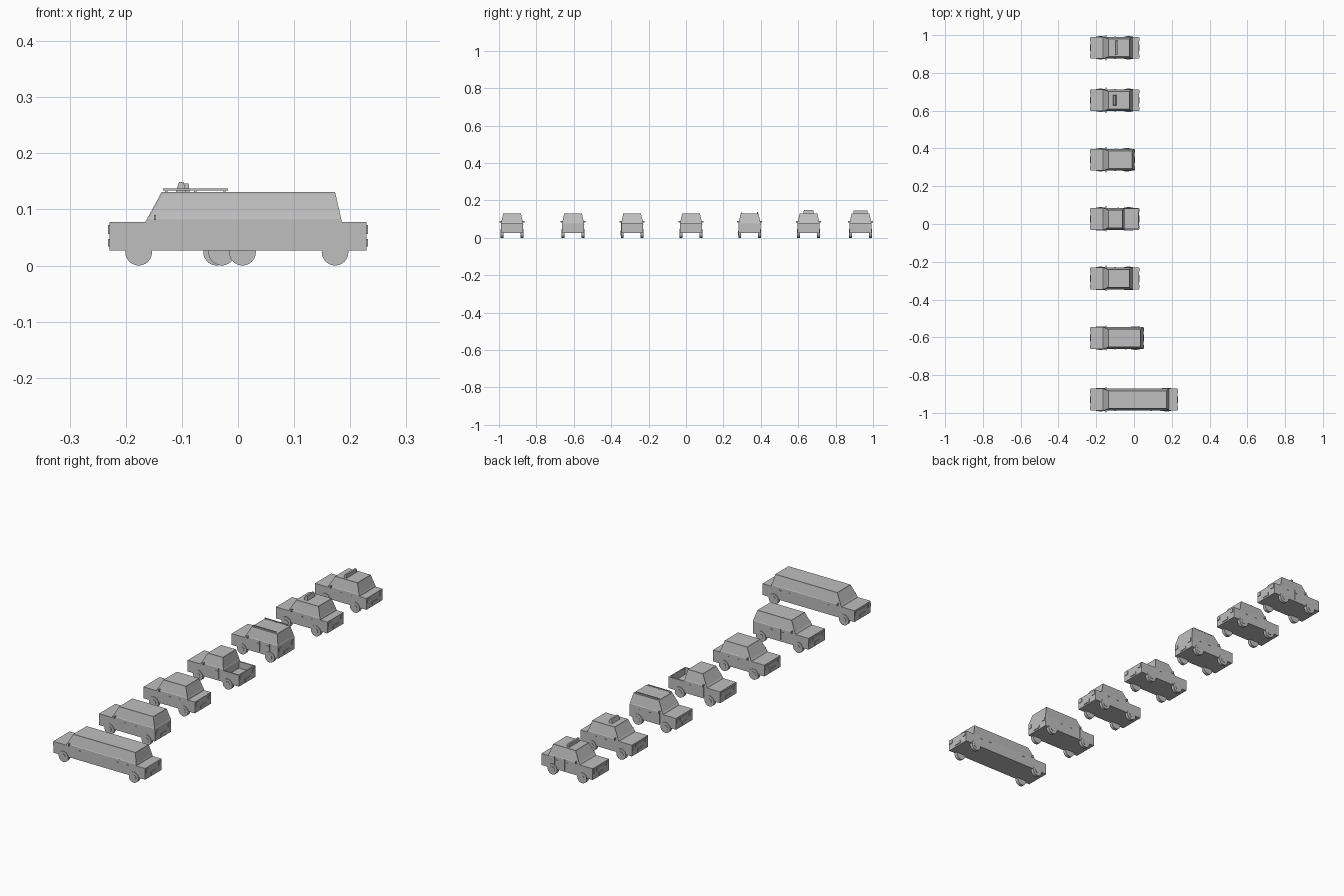
import bpy, bmesh, math
from mathutils import Matrix, Vector

cube = bpy.data.objects.get("Cube")
if cube:
    bpy.data.objects.remove(cube, do_unlink=True)

grey = bpy.data.materials.new("plain grey")
grey.use_nodes = True
grey.diffuse_color = (0.52, 0.52, 0.52, 1)
grey.node_tree.nodes["Principled BSDF"].inputs["Base Color"].default_value = grey.diffuse_color

NOSE, HALF, FLOOR, HOOD = -0.229, 0.058, 0.027, 0.078
BELT, ROOF, ROOF_HALF = 0.083, 0.131, 0.047
WHEEL_R = 0.0238


def finish(name, bm, y):
    """Turn a bmesh into a named object standing in its row position."""
    bmesh.ops.recalc_face_normals(bm, faces=bm.faces)
    mesh = bpy.data.meshes.new(name)
    bm.to_mesh(mesh)
    bm.free()
    mesh.materials.append(grey)
    obj = bpy.data.objects.new(name, mesh)
    obj.location.y = y
    bpy.context.collection.objects.link(obj)
    return obj


def add_box(bm, x0, x1, y0, y1, z0, z1):
    size = Matrix.Diagonal((x1 - x0, y1 - y0, z1 - z0, 1))
    mid = Vector((x0 + x1, y0 + y1, z0 + z1)) / 2
    bmesh.ops.create_cube(bm, size=1, matrix=Matrix.Translation(mid) @ size)


def add_loft(bm, levels):
    """Stack rectangles given as (x0, x1, half width, z)."""
    rings = [[bm.verts.new(p) for p in ((a, -w, z), (b, -w, z), (b, w, z), (a, w, z))]
             for a, b, w, z in levels]
    for low, high in zip(rings, rings[1:]):
        for i in range(4):
            j = (i + 1) % 4
            bm.faces.new((low[i], low[j], high[j], high[i]))
    bm.faces.new(rings[0][::-1])
    bm.faces.new(rings[-1])


def add_drum(bm, x, y, z, radius, depth, segments=24):
    turn = Matrix.Translation((x, y, z)) @ Matrix.Rotation(math.pi / 2, 4, 'X')
    bmesh.ops.create_cone(bm, cap_ends=True, segments=segments, radius1=radius,
                          radius2=radius, depth=depth, matrix=turn)


def body(name, y, tail, open_bed):
    bm = bmesh.new()
    if open_bed:
        bed = -0.05
        add_box(bm, NOSE, bed, -HALF, HALF, FLOOR, HOOD)
        add_box(bm, bed, tail, -HALF, HALF, FLOOR, 0.048)
        add_box(bm, tail - 0.005, tail, -HALF, HALF, 0.048, HOOD)
        for s in (-1, 1):
            inner, outer = sorted((s * (HALF - 0.006), s * HALF))
            add_box(bm, bed, tail - 0.005, inner, outer, 0.048, HOOD)
    else:
        add_box(bm, NOSE, tail, -HALF, HALF, FLOOR, HOOD)
    finish(name + "_body", bm, y)


def cabin(name, y, base_end, roof_end):
    bm = bmesh.new()
    add_loft(bm, [(-0.165, base_end, HALF, HOOD), (-0.162, base_end - 0.001, HALF, BELT),
                  (-0.136, roof_end, ROOF_HALF, ROOF)])
    bm.normal_update()
    # shallow recessed windows in the sloping faces
    panes = [f for f in bm.faces if f.calc_center_median().z > 0.09 and abs(f.normal.z) < 0.95]
    bmesh.ops.recalc_face_normals(bm, faces=bm.faces)
    bmesh.ops.inset_individual(bm, faces=panes, thickness=0.005, depth=-0.0008)
    finish(name + "_cabin", bm, y)


def wheels(name, y, rear_axle):
    for axle, x in (("front", -0.177), ("rear", rear_axle)):
        for side, s in (("left", 1), ("right", -1)):
            bm = bmesh.new()
            add_drum(bm, x, s * 0.053, WHEEL_R, WHEEL_R, 0.015)
            add_drum(bm, x, s * 0.0605, WHEEL_R, 0.0115, 0.003)
            obj = finish(f"{name}_{axle}_{side}_wheel", bm, y)
            for p in obj.data.polygons:
                p.use_smooth = len(p.vertices) == 4
            obj.data.set_sharp_from_angle(angle=math.radians(40))


def fittings(name, y, tail, base_end, doors):
    # lamps, grille and number plates on both ends
    bm = bmesh.new()
    for x, out in ((NOSE, -0.003), (tail, 0.003)):
        a, b = sorted((x, x + out))
        for s in (-1, 1):
            lo, hi = sorted((s * 0.036, s * 0.054))
            add_box(bm, a, b, lo, hi, 0.056, 0.072)
        add_box(bm, a, b, -0.018, 0.018, 0.034, 0.047)
    add_box(bm, NOSE - 0.0015, NOSE, -0.03, 0.03, 0.056, 0.070)
    finish(name + "_lamps_and_plates", bm, y)

    # door seams and handles
    bm = bmesh.new()
    for s in (-1, 1):
        lo, hi = sorted((s * HALF, s * (HALF + 0.0006)))
        for x in doors:
            add_box(bm, x, x + 0.001, lo, hi, 0.034, BELT)
        for x in doors[1:]:
            knob = sorted((s * HALF, s * (HALF + 0.002)))
            add_box(bm, x - 0.013, x - 0.004, *knob, 0.068, 0.071)
    finish(name + "_doors", bm, y)

    # wing mirrors
    bm = bmesh.new()
    for s in (-1, 1):
        lo, hi = sorted((s * 0.054, s * 0.067))
        add_box(bm, -0.150, -0.146, lo, hi, 0.081, 0.090)
    finish(name + "_mirrors", bm, y)


# name, row position, tail, cabin base end, roof end, rear axle, door seams
cars = [
    ("limousine", -0.93, 0.229, 0.185, 0.173, 0.173, (-0.148, -0.09, 0.10, 0.15)),
    ("estate", -0.604, 0.049, 0.049, 0.034, 0.008, (-0.148, -0.09, -0.035)),
    ("saloon", -0.288, 0.027, -0.008, -0.025, -0.029, (-0.148, -0.09, -0.04)),
    ("pickup", 0.027, 0.027, -0.050, -0.062, -0.029, (-0.148, -0.075)),
    ("offroader", 0.34, 0.003, 0.003, -0.010, -0.038, (-0.148, -0.09, -0.04)),
    ("taxi", 0.655, 0.027, -0.008, -0.025, -0.029, (-0.148, -0.09, -0.04)),
    ("patrol_car", 0.933, 0.027, -0.008, -0.025, -0.029, (-0.148, -0.09, -0.04)),
]
rows = {}
for name, y, tail, base_end, roof_end, axle, doors in cars:
    rows[name] = y
    body(name, y, tail, name == "pickup")
    cabin(name, y, base_end, roof_end)
    wheels(name, y, axle)
    fittings(name, y, tail, base_end, doors)

# roof rails with feet
bm = bmesh.new()
for s in (-1, 1):
    lo, hi = sorted((s * 0.040, s * 0.044))
    add_box(bm, -0.134, -0.018, lo, hi, 0.134, 0.137)
    for x in (-0.130, -0.078, -0.026):
        add_box(bm, x, x + 0.004, lo, hi, 0.130, 0.134)
finish("offroader_roof_rails", bm, rows["offroader"])

# taxi roof sign
bm = bmesh.new()
add_loft(bm, [(-0.111, -0.092, 0.027, 0.130), (-0.105, -0.097, 0.025, 0.149)])
finish("taxi_roof_sign", bm, rows["taxi"])

# patrol car light bar
bm = bmesh.new()
add_loft(bm, [(-0.098, -0.086, 0.038, 0.130), (-0.096, -0.088, 0.037, 0.146)])
finish("patrol_car_light_bar", bm, rows["patrol_car"])
